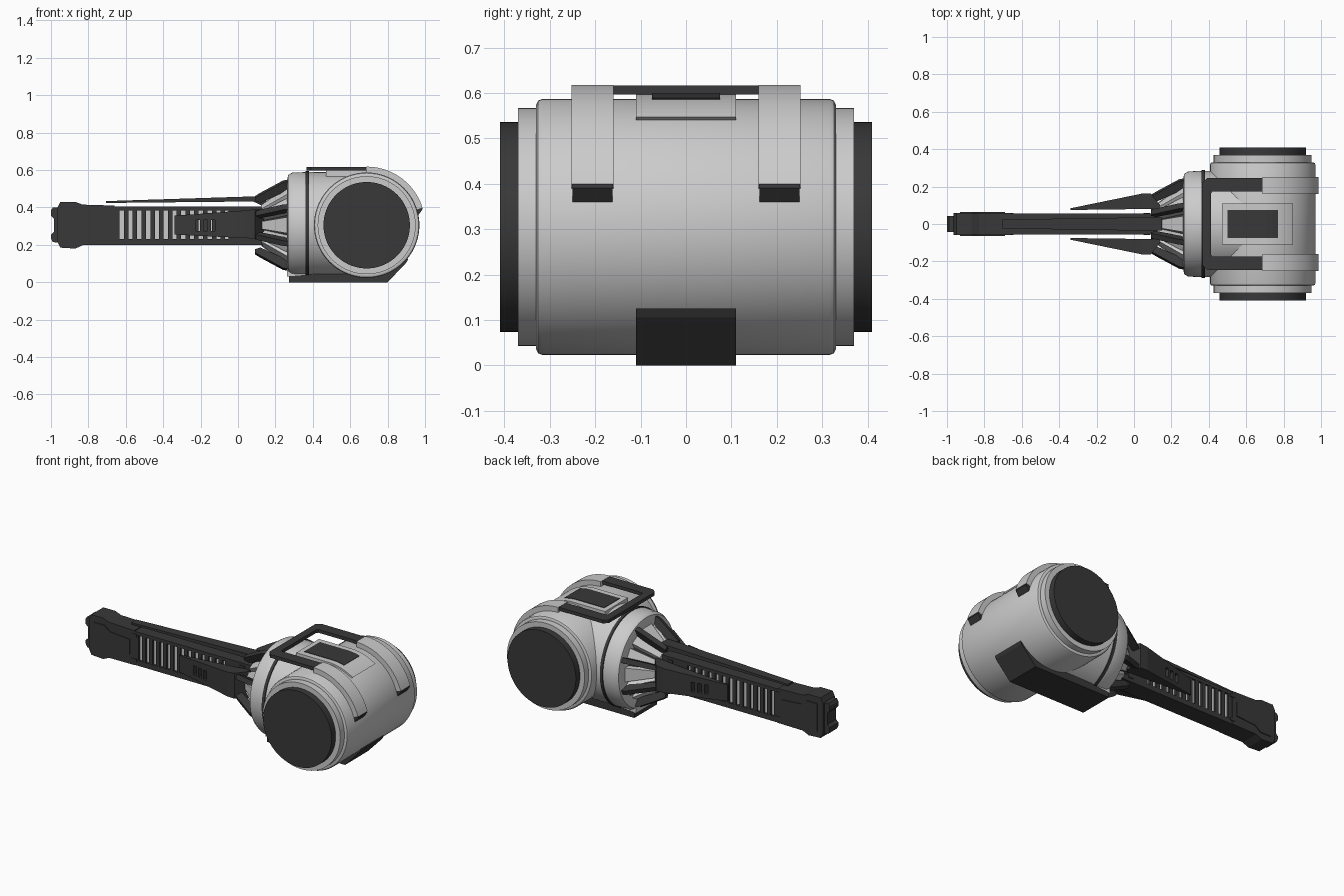
import bpy, bmesh
from math import cos, sin, pi, radians
from mathutils import Matrix

if "Cube" in bpy.data.objects:
    bpy.data.objects.remove(bpy.data.objects["Cube"])

CX, CZ = 0.688, 0.305          # drum axis (runs along y)
DARK = bpy.data.materials.new("dark_metal")
DARK.diffuse_color = (0.04, 0.04, 0.04, 1)
DARK.use_nodes = True
DARK.node_tree.nodes["Principled BSDF"].inputs["Base Color"].default_value = DARK.diffuse_color


def finish(name, bm, dark=False, smooth=False):
    bmesh.ops.recalc_face_normals(bm, faces=bm.faces)
    me = bpy.data.meshes.new(name)
    bm.to_mesh(me)
    bm.free()
    ob = bpy.data.objects.new(name, me)
    bpy.context.collection.objects.link(ob)
    if dark:
        me.materials.append(DARK)
    if smooth:
        bpy.ops.object.select_all(action='DESELECT')
        ob.select_set(True)
        bpy.context.view_layer.objects.active = ob
        bpy.ops.object.shade_smooth_by_angle(angle=radians(30))
    return ob


def skin(bm, rings):
    """Join equal-length closed rings of points and cap both ends."""
    rows = [[bm.verts.new(p) for p in r] for r in rings]
    n = len(rows[0])
    for a, b in zip(rows, rows[1:]):
        for i in range(n):
            bm.faces.new((a[i], a[(i + 1) % n], b[(i + 1) % n], b[i]))
    bm.faces.new(rows[0])
    bm.faces.new(rows[-1])


def prism(name, pts, y0, y1, dark=False, smooth=False):
    """Side profile (x, z) extruded along y."""
    bm = bmesh.new()
    skin(bm, [[(x, y, z) for x, z in pts] for y in (y0, y1)])
    return finish(name, bm, dark, smooth)


def add_loft(bm, sections):
    """Boxes through sections (x, y0, y1, z0, z1)."""
    skin(bm, [[(x, a, c), (x, b, c), (x, b, d), (x, a, d)] for x, a, b, c, d in sections])


def loft(name, *parts, dark=False):
    bm = bmesh.new()
    for p in parts:
        add_loft(bm, p)
    return finish(name, bm, dark)


def box(x0, x1, y0, y1, z0, z1):
    return [(x0, y0, y1, z0, z1), (x1, y0, y1, z0, z1)]


def turned(name, profile, axis, dark=False, segs=72):
    """Turn (axial, radius) profile around the x or y axis."""
    bm = bmesh.new()
    rings = []
    for t, r in profile:
        ang = [2 * pi * i / segs for i in range(segs)]
        if axis == 'x':
            rings.append([(t, r * cos(a), CZ + r * sin(a)) for a in ang])
        else:
            rings.append([(CX + r * cos(a), t, CZ + r * sin(a)) for a in ang])
    skin(bm, rings)
    return finish(name, bm, dark, True)


def arc(r, a0, a1, n):
    return [(CX + r * cos(radians(a0 + (a1 - a0) * i / n)),
             CZ + r * sin(radians(a0 + (a1 - a0) * i / n))) for i in range(n + 1)]


# Drum head with stepped rims and dark end discs
half = [(0.37, 0.262), (0.33, 0.262), (0.33, 0.270), (0.326, 0.278), (0.316, 0.282)]
turned("drum_body", half + [(-t, r) for t, r in reversed(half)], 'y')
for s, side in ((-1, "front"), (1, "back")):
    turned(f"{side}_end_disc", [(s * 0.36, 0.231), (s * 0.41, 0.231)], 'y', True)

# Neck barrel running into the drum, with dark band
turned("neck_barrel", [(0.262, 0.235), (0.268, 0.268), (0.29, 0.281), (0.365, 0.284), (CX, 0.282)], 'x')
turned("neck_band", [(0.362, 0.27), (0.362, 0.289), (0.38, 0.289), (0.38, 0.27)], 'x', True)

# Tapered socket: dark core, grey panels and dark outer fins
turned("socket_core", [(0.09, 0.085), (0.14, 0.095), (0.275, 0.195)], 'x', True, 32)


def radial(name, sections, count, offset, dark):
    bm = bmesh.new()
    for i in range(count):
        one = bmesh.new()
        add_loft(one, sections)
        one.transform(Matrix.Translation((0, 0, CZ)) @
                      Matrix.Rotation(2 * pi * i / count + offset, 4, 'X'))
        tmp = bpy.data.meshes.new("tmp")
        one.to_mesh(tmp)
        one.free()
        bm.from_mesh(tmp)
        bpy.data.meshes.remove(tmp)
    return finish(name, bm, dark)


radial("socket_panels", [(0.125, -0.020, 0.020, 0.08, 0.112), (0.275, -0.045, 0.045, 0.17, 0.225)],
       12, 0, False)
radial("socket_fins", [(0.09, -0.013, 0.013, 0.145, 0.163), (0.12, -0.015, 0.015, 0.135, 0.182),
                       (0.24, -0.015, 0.015, 0.195, 0.252), (0.275, -0.015, 0.015, 0.2, 0.26)],
       8, pi / 8, True)

# Grip bar: pale core framed by dark rails and slats
loft("grip_core", box(-0.68, 0.1, -0.042, 0.042, 0.215, 0.395))
slats = [box(x, x + 0.024, -0.054, 0.054, 0.22, 0.39)
         for x in [-0.61 + 0.047 * i for i in range(12)]]
loft("grip_frame",
     box(-0.68, 0.16, -0.055, 0.055, 0.2, 0.232),
     box(-0.68, 0.16, -0.055, 0.055, 0.385, 0.405),
     box(-0.7, -0.634, -0.055, 0.055, 0.21, 0.4),
     box(-0.05, 0.16, -0.055, 0.055, 0.21, 0.4),
     *slats, dark=True)
for x in (-0.68, 0.05):
    loft("grip_clips", box(x, x + 0.035, -0.06, 0.06, 0.222, 0.24),
         box(x, x + 0.035, -0.06, 0.06, 0.372, 0.39), dark=True)

# Flared pommel and its end nibs
prism("pommel", [(-0.965, 0.215), (-0.95, 0.185), (-0.87, 0.18), (-0.83, 0.198), (-0.66, 0.2),
                 (-0.66, 0.41), (-0.83, 0.415), (-0.87, 0.43), (-0.95, 0.43), (-0.965, 0.4)],
      -0.058, 0.058, True)
prism("pommel_end", [(-0.95, 0.21), (-0.99, 0.215), (-1.0, 0.235), (-1.0, 0.255), (-0.985, 0.27),
                     (-0.985, 0.34), (-1.0, 0.355), (-1.0, 0.385), (-0.99, 0.4), (-0.95, 0.4)],
      -0.042, 0.042, True)
for s in (-1, 1):
    prism("pommel_cheek", [(-0.93, 0.22), (-0.86, 0.22), (-0.82, 0.25), (-0.69, 0.26), (-0.69, 0.35),
                           (-0.82, 0.36), (-0.86, 0.39), (-0.93, 0.39)], s * 0.055, s * 0.063, True)

# Long top blade above the grip
loft("top_blade", [(-0.705, -0.024, 0.024, 0.424, 0.434), (0.08, -0.036, 0.036, 0.432, 0.459),
                   (0.15, -0.036, 0.036, 0.40, 0.46)], dark=True)

# Side blades with three slots each
for s, side in ((-1, "front"), (1, "back")):
    blade = loft(f"{side}_blade", [(x, s * a, s * b, c, d) for x, a, b, c, d in (
        (-0.34, 0.075, 0.084, 0.255, 0.356), (0.04, 0.08, 0.162, 0.236, 0.384),
        (0.09, 0.08, 0.162, 0.234, 0.39), (0.14, 0.08, 0.10, 0.234, 0.39))], dark=True)
    slots = loft("slot_cutter", *[box(x, x + 0.022, s * 0.02, s * 0.25, 0.275, 0.332)
                                  for x in (-0.225, -0.185, -0.145)])
    slots.hide_render = True
    cut = blade.modifiers.new("slots", 'BOOLEAN')
    cut.operation, cut.object, cut.solver = 'DIFFERENCE', slots, 'EXACT'
    bpy.context.view_layer.objects.active = blade
    bpy.ops.object.modifier_apply(modifier="slots")
    bpy.data.objects.remove(slots)

# Curved straps over the drum with dark feet
for s, side in ((-1, "front"), (1, "back")):
    prism(f"{side}_strap", arc(0.313, 90, 17.5, 20) + arc(0.272, 17.5, 90, 20),
          s * 0.16, s * 0.252, smooth=True)
    prism(f"{side}_strap_foot", arc(0.311, 17.5, 16, 1) + [(0.965, 0.36), (0.94, 0.36), (0.945, 0.4)],
          s * 0.162, s * 0.25, True)

# U-shaped carry bar on top
bm = bmesh.new()
u = [(0.70, 0.245), (0.39, 0.245), (0.366, 0.22), (0.366, -0.22), (0.39, -0.245), (0.70, -0.245),
     (0.70, -0.175), (0.42, -0.175), (0.412, -0.165), (0.412, 0.165), (0.42, 0.175), (0.70, 0.175)]
skin(bm, [[(x, y, z) for x, y in u] for z in (0.597, 0.617)])
finish("carry_bar", bm, True)

# Raised top plate with a plain dark inset
prism("top_plate", [(0.47, 0.565), (0.47, 0.597)] + arc(0.292, 90, 56, 10) + [(0.83, 0.53)], -0.11, 0.11)
prism("top_inset", [(0.5, 0.57), (0.5, 0.6)] + arc(0.295, 90, 74, 5) + [(0.76, 0.57)], -0.075, 0.075, True)

# Underside skid
prism("skid", [(0.272, 0), (0.8, 0), (0.9, 0.105), (0.91, 0.125), (0.84, 0.125), (0.6, 0.06), (0.272, 0.032)],
      -0.11, 0.11, True)
prism("skid_mount", [(0.262, 0.03), (0.5, 0.03), (0.5, 0.085), (0.262, 0.085)], -0.108, 0.108)
